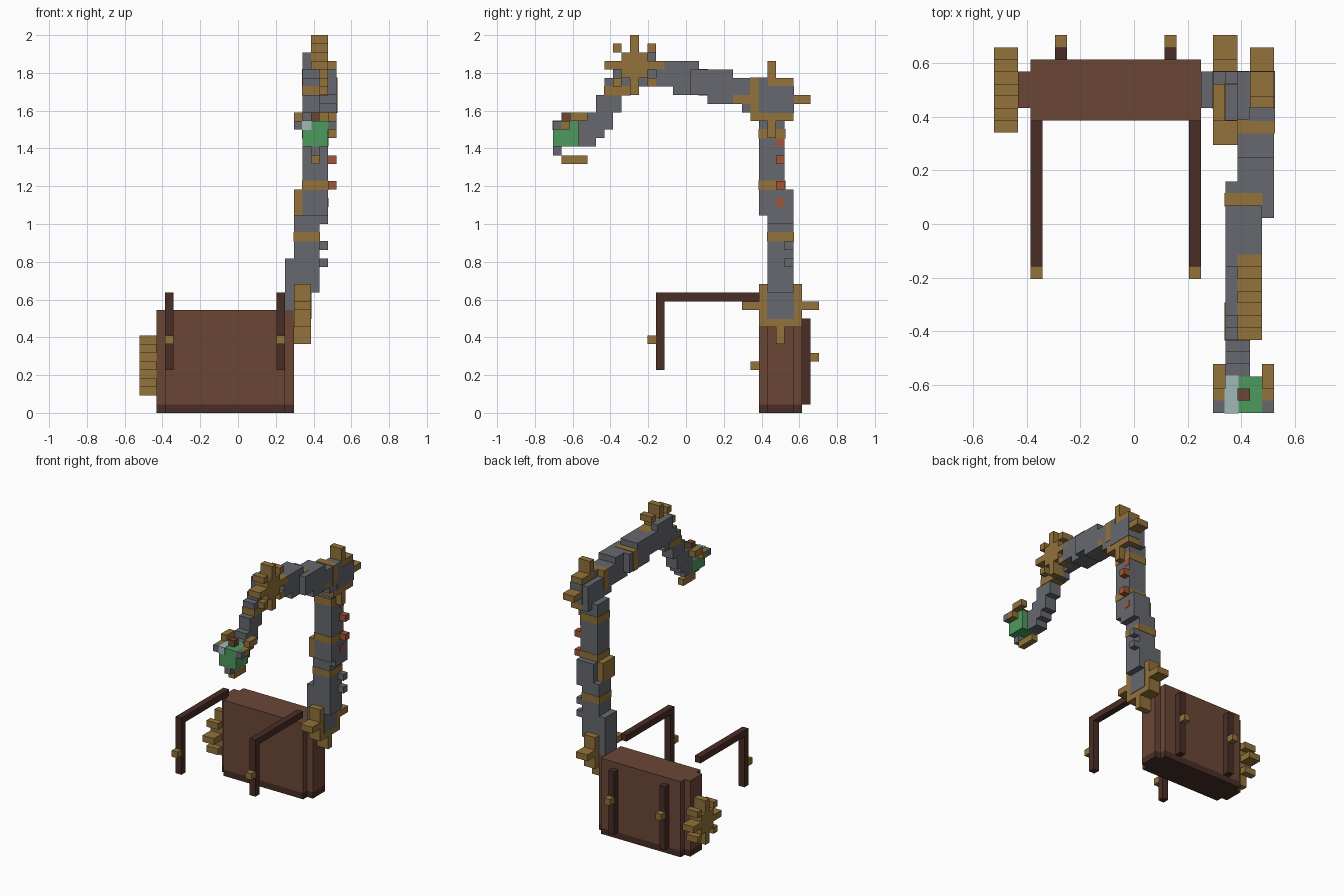
import bpy
import bmesh
from mathutils import Vector

old = bpy.data.objects.get("Cube")
if old:
    bpy.data.objects.remove(old, do_unlink=True)

UNIT = 2 / 44                      # side of one block
ORIGIN = Vector((11.5, 15.5, 0))   # block-grid point that lands on the world origin
SKIN = 0.06                        # how far painted bands stand proud, in blocks


def make_material(name, colour):
    mat = bpy.data.materials.new(name)
    mat.use_nodes = True
    rgba = (*colour, 1)
    mat.diffuse_color = rgba
    mat.node_tree.nodes["Principled BSDF"].inputs["Base Color"].default_value = rgba
    return mat


steel = make_material("steel grey", (0.133, 0.138, 0.156))
brass = make_material("brass", (0.287, 0.168, 0.042))
leather = make_material("brown leather", (0.147, 0.061, 0.037))
dark_leather = make_material("dark leather", (0.066, 0.027, 0.018))
copper = make_material("copper red", (0.352, 0.089, 0.042))
green = make_material("green glass", (0.074, 0.323, 0.112))
pale = make_material("pale glass", (0.35, 0.485, 0.485))


def part(name, material, boxes, grow=0.0):
    """One object from boxes given as (corner, size) on the block grid."""
    bm = bmesh.new()
    for corner, size in boxes:
        corner, size = Vector(corner), Vector(size)
        centre = corner + size / 2 - ORIGIN
        for v in bmesh.ops.create_cube(bm, size=1)["verts"]:
            v.co = Vector([v.co[i] * (size[i] + 2 * grow) + centre[i] for i in range(3)]) * UNIT
    mesh = bpy.data.meshes.new(name)
    bm.to_mesh(mesh)
    bm.free()
    mesh.materials.append(material)
    obj = bpy.data.objects.new(name, mesh)
    bpy.context.collection.objects.link(obj)
    return obj


def gear(name, x, y, z, body, reach, corner_teeth=False):
    """Cogwheel two blocks thick, centred on block (y, z), axis along x."""
    boxes = [((x, y - body, z - body), (2, 2 * body + 1, 2 * body + 1))]
    for side in (-1, 1):
        start = body + 1 if side > 0 else -reach
        length = reach - body
        boxes.append(((x, y + start, z), (2, length, 1)))
        boxes.append(((x, y, z + start), (2, 1, length)))
        if corner_teeth:
            for up in (-1, 1):
                boxes.append(((x, y + 2 * side, z + 2 * up), (2, 1, 1)))
    return part(name, brass, boxes)


# Backpack with stepped side edges and a dark base
def pack_slab(z, height):
    return [((3, 24, z), (14, 5, height)), ((2, 25, z), (1, 3, height)),
            ((17, 25, z), (1, 3, height))]


part("pack_base", dark_leather, pack_slab(0, 1))
part("pack_body", leather, pack_slab(1, 11))

# Rear straps and front shoulder straps, each with a buckle
for side, rear_x, front_x in (("right", 5, 3), ("left", 14, 16)):
    part(side + "_rear_strap", dark_leather, [((rear_x, 29, 1), (1, 1, 10))])
    part(side + "_rear_buckle", brass, [((rear_x, 30, 6), (1, 1, 1))])
    part(side + "_shoulder_strap", dark_leather,
         [((front_x, 13, 13), (1, 11, 1)), ((front_x, 12, 5), (1, 1, 9))])
    part(side + "_front_buckle", brass, [((front_x, 11, 8), (1, 1, 1))])

# Cogwheels at the pack and at each joint
gear("pack_gear", 0, 26, 5, 1, 3, corner_teeth=True)
gear("shoulder_gear", 18, 26, 12, 2, 4)
gear("elbow_gear", 21, 25, 36, 2, 4)
gear("wrist_gear", 20, 9, 40, 1, 3, corner_teeth=True)
part("shoulder_hub", steel, [((18, 25, 11), (2, 3, 3))], SKIN)

# Lower upright of the arm
part("arm_root", steel, [((17, 25, 12), (1, 3, 6))])
part("lower_upright", steel, [((18, 25, 15), (3, 3, 8)), ((20, 25, 14), (1, 3, 1))])
part("lower_band", brass, [((18, 25, 20), (3, 3, 1))], SKIN)
part("lower_rivets", steel, [((21, 27, z), (1, 1, 1)) for z in (17, 19)])

# Middle upright of the arm
part("middle_upright", steel, [((19, 24, 23), (3, 3, 12)), ((19, 27, 22), (3, 1, 4)),
                               ((21, 25, 22), (1, 2, 1))])
part("middle_side_plate", brass, [((18, 24, 23), (1, 3, 3))])
part("middle_bands", brass, [((19, 24, z), (3, 3, 1)) for z in (26, 32)], SKIN)
part("middle_rivets", copper, [((22, 26, z), (1, 1, 1)) for z in (26, 29)])
part("middle_studs", copper, [((21.95, 26, z), (0.1, 1, 1)) for z in (24, 31)])

# Elbow and rear half of the overhead arm
part("elbow_block", steel, [((20, 24, 34), (1, 4, 4))])
part("elbow_hub", steel, [((21, 24, 35), (2, 4, 3)), ((21, 24, 36), (2, 1, 3))], SKIN)
part("rear_boom", steel, [((20, 16, 37), (3, 5, 3)), ((20, 18, 36), (3, 5, 3)),
                          ((20, 22, 35), (3, 2, 3))])
part("rear_boom_band", brass, [((20, 23, 36), (3, 1, 3))], SKIN)

# Front half of the overhead arm
part("front_boom", steel, [((19, 12, 38), (3, 5, 3)), ((19, 14, 37), (3, 5, 3))])
part("front_boom_band", brass, [((19, 17, 37), (3, 1, 3))], SKIN)

# Stepped forearm dropping to the hand
part("forearm_top", steel, [((19, 8, 38), (1, 4, 4)), ((19, 7, 37), (2, 3, 3))])
part("forearm_steps", steel, [((19, 3 + i, 31 + z), (2, wide, tall))
                              for i, z, wide, tall in ((0, 0, 2, 3), (1, 1, 2, 3), (1, 2, 3, 2),
                                                       (2, 4, 3, 2), (3, 6, 3, 2))])
part("forearm_band", brass, [((19, 6, 37), (2, 3, 1))], SKIN)

# Hand with a pale corner, a knob on top and three fingers
part("hand", green, [((19, 0, 31), (3, 3, 3))])
part("hand_lens", pale, [((19, 0, 33), (1, 3, 1))], SKIN)
part("hand_knob", leather, [((20, 1, 34), (1, 1, 1))])
for side, x in (("right", 18), ("left", 22)):
    part(side + "_finger", brass, [((x, 2, 34), (1, 2, 1)), ((x, 1, 33), (1, 1, 1))])
    part(side + "_fingertip", steel, [((x, 0, 33), (1, 1, 1))])
part("lower_finger", brass, [((20, 1, 29), (1, 3, 1))])
part("lower_fingertip", steel, [((20, 0, 30), (1, 1, 1))])
